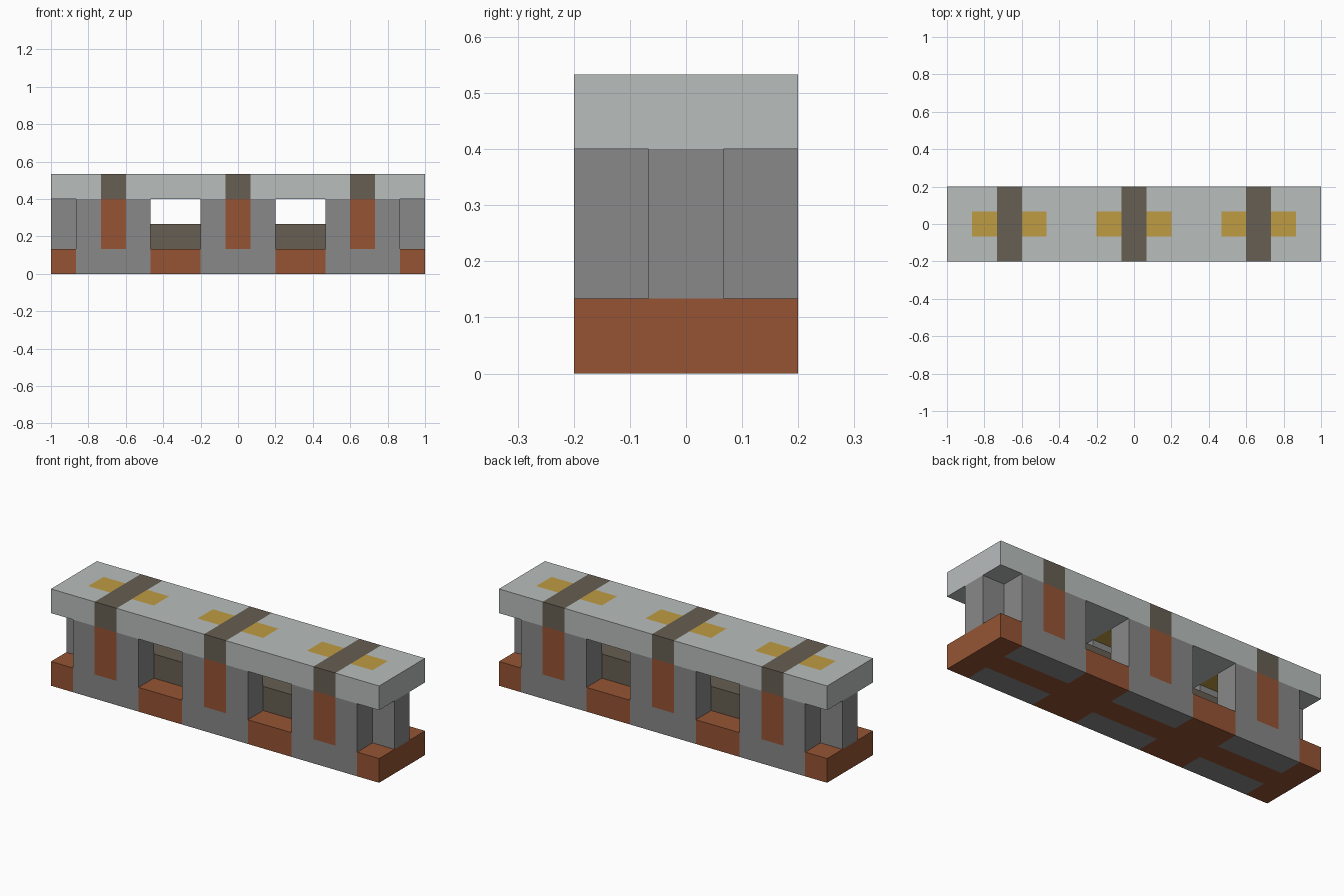
import bpy
import bmesh

U = 2 / 15          # one block of the modular grid
PIERS = (-5, 0, 5)  # pier centres, in blocks
GAPS = (-2.5, 2.5)  # openings between piers

old = bpy.data.objects.get("Cube")
if old:
    bpy.data.objects.remove(old, do_unlink=True)


def material(name, hex_code):
    def linear(c):
        return c / 12.92 if c <= 0.04045 else ((c + 0.055) / 1.055) ** 2.4
    rgb = [linear(v / 255) for v in bytes.fromhex(hex_code)]
    mat = bpy.data.materials.new(name)
    mat.use_nodes = True
    mat.diffuse_color = (*rgb, 1)
    mat.node_tree.nodes["Principled BSDF"].inputs["Base Color"].default_value = (*rgb, 1)
    return mat


brown = material("rust brown", "955434")
stone = material("mid grey stone", "888888")
pale = material("pale grey", "b8bdbc")
dark = material("dark taupe", "665e52")
gold = material("gold", "bf9c43")


def blocks(name, mat, spans):
    """One object from boxes given as (x0, x1), (y0, y1), (z0, z1) in blocks."""
    bm = bmesh.new()
    for span in spans:
        cube = bmesh.ops.create_cube(bm, size=1)
        for v in cube["verts"]:
            for i, (lo, hi) in enumerate(span):
                v.co[i] = U * (lo if v.co[i] < 0 else hi)
    mesh = bpy.data.meshes.new(name)
    bm.to_mesh(mesh)
    bm.free()
    mesh.materials.append(mat)
    obj = bpy.data.objects.new(name, mesh)
    bpy.context.collection.objects.link(obj)
    return obj


def around(x, half):
    return (x - half, x + half)


MID = (-0.5, 0.5)
FULL = (-1.5, 1.5)
SIDES = {"front": (-1.5, -0.5), "back": (0.5, 1.5)}
ROOF = (3, 4)

# Base: a central strip, with side blocks where no pier stands
blocks("base_core", brown, [((-7.5, 7.5), MID, (0, 1))])
open_spans = [around(g, 1) for g in GAPS] + [(-7.5, -6.5), (6.5, 7.5)]
for side, y in SIDES.items():
    blocks(side + "_base_blocks", brown, [(x, y, (0, 1)) for x in open_spans])

# Piers: stone slabs on both long sides with an upright brown centre panel
for side, y in SIDES.items():
    for n, x in enumerate(PIERS, 1):
        blocks(f"{side}_pier_{n}", stone, [
            ((x - 1.5, x - 0.5), y, (0, 3)),
            ((x + 0.5, x + 1.5), y, (0, 3)),
            (around(x, 0.5), y, (0, 1))])
        blocks(f"{side}_pier_panel_{n}", brown, [(around(x, 0.5), y, (1, 3))])

# Low inner wall, pier cores and the end posts
blocks("inner_wall", dark, [((-6.5, 6.5), MID, (1, 2))])
blocks("pier_cores", brown, [(around(x, 0.5), MID, (2, 3)) for x in PIERS])
blocks("end_posts", stone, [(x, MID, (1, 3)) for x in ((-7.5, -6.5), (6.5, 7.5))])

# Roof slab: pale sections, dark crossing bands and gold inlays beside them
blocks("roof_bands", dark, [(around(x, 0.5), FULL, ROOF) for x in PIERS])
inlays = [around(x + s, 0.5) for x in PIERS for s in (-1, 1)]
blocks("roof_inlays", gold, [(x, MID, ROOF) for x in inlays])
blocks("roof_slab_centre", pale, [(x, MID, ROOF) for x in open_spans])
sections = [(-7.5, -5.5), (-4.5, -0.5), (0.5, 4.5), (5.5, 7.5)]
for side, y in SIDES.items():
    blocks(side + "_roof_slab", pale, [(x, y, ROOF) for x in sections])
